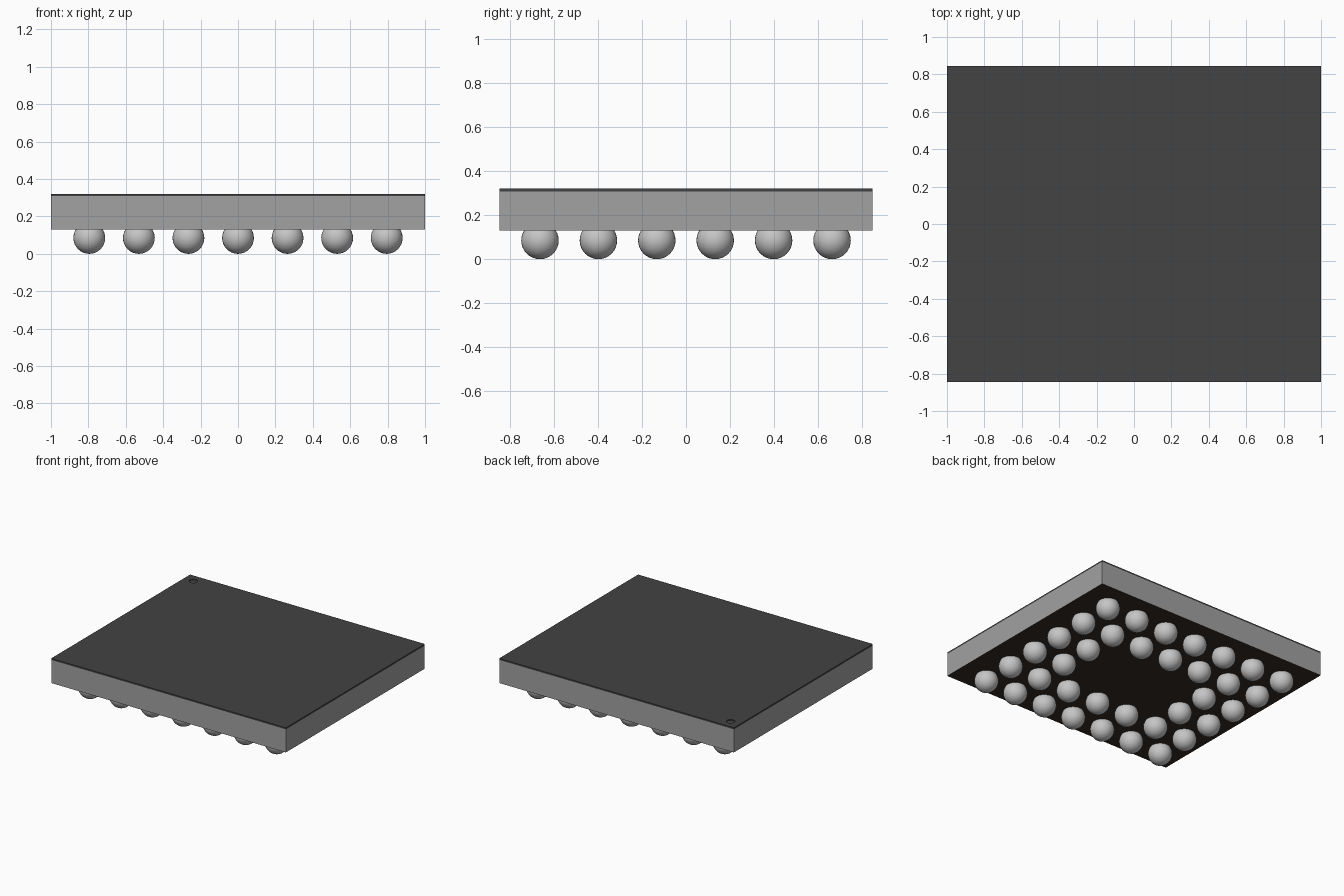
import bpy

cube = bpy.data.objects.get("Cube")
if cube:
    bpy.data.objects.remove(cube, do_unlink=True)

WIDTH, DEPTH = 2.0, 1.69
BASE, SHOULDER, TOP = 0.13, 0.308, 0.32
PITCH, BALL_R = 0.265, 0.085
COLS, ROWS = 7, 6


def material(name, r, g, b):
    m = bpy.data.materials.new(name)
    m.use_nodes = True
    m.diffuse_color = (r, g, b, 1)
    m.node_tree.nodes["Principled BSDF"].inputs["Base Color"].default_value = (r, g, b, 1)
    return m


grey = material("package grey", 0.36, 0.36, 0.36)
charcoal = material("charcoal top", 0.056, 0.056, 0.056)
brown = material("dark brown underside", 0.035, 0.025, 0.019)
solder = material("solder silver", 0.56, 0.56, 0.56)


def slab(name, z0, z1, *mats):
    bpy.ops.mesh.primitive_cube_add(size=1, location=(0, 0, (z0 + z1) / 2))
    ob = bpy.context.object
    ob.name = name
    ob.scale = (WIDTH, DEPTH, z1 - z0)
    bpy.ops.object.transform_apply(location=False, rotation=False, scale=True)
    for m in mats:
        ob.data.materials.append(m)
    return ob


# Package body with a dark underside
body = slab("package_body", BASE, SHOULDER, grey, brown)
for face in body.data.polygons:
    face.material_index = 1 if face.normal.z < -0.5 else 0

# Thin top layer with a shallow round corner mark
top_layer = slab("top_layer", SHOULDER, TOP, charcoal)
bpy.ops.mesh.primitive_cylinder_add(vertices=32, radius=0.03, depth=0.04,
                                    location=(-0.92, 0.77, TOP + 0.014))
cutter = bpy.context.object
cutter.name = "corner_mark_cutter"
cutter.data.materials.append(charcoal)
cutter.hide_render = True
cutter.hide_set(True)
cut = top_layer.modifiers.new("corner mark", 'BOOLEAN')
cut.operation = 'DIFFERENCE'
cut.solver = 'EXACT'
cut.object = cutter

# Two rings of solder balls sharing one mesh
bpy.ops.mesh.primitive_uv_sphere_add(segments=32, ring_count=16, radius=BALL_R)
first = bpy.context.object
first.data.materials.append(solder)
bpy.ops.object.shade_smooth()
ball_mesh = first.data
bpy.data.objects.remove(first, do_unlink=True)
for c in range(COLS):
    for r in range(ROWS):
        ring = min(c, r, COLS - 1 - c, ROWS - 1 - r)
        if ring > 1:
            continue
        ball = bpy.data.objects.new(f"solder_ball_{c + 1}_{r + 1}", ball_mesh)
        ball.location = ((c - (COLS - 1) / 2) * PITCH, (r - (ROWS - 1) / 2) * PITCH, BALL_R)
        bpy.context.collection.objects.link(ball)
